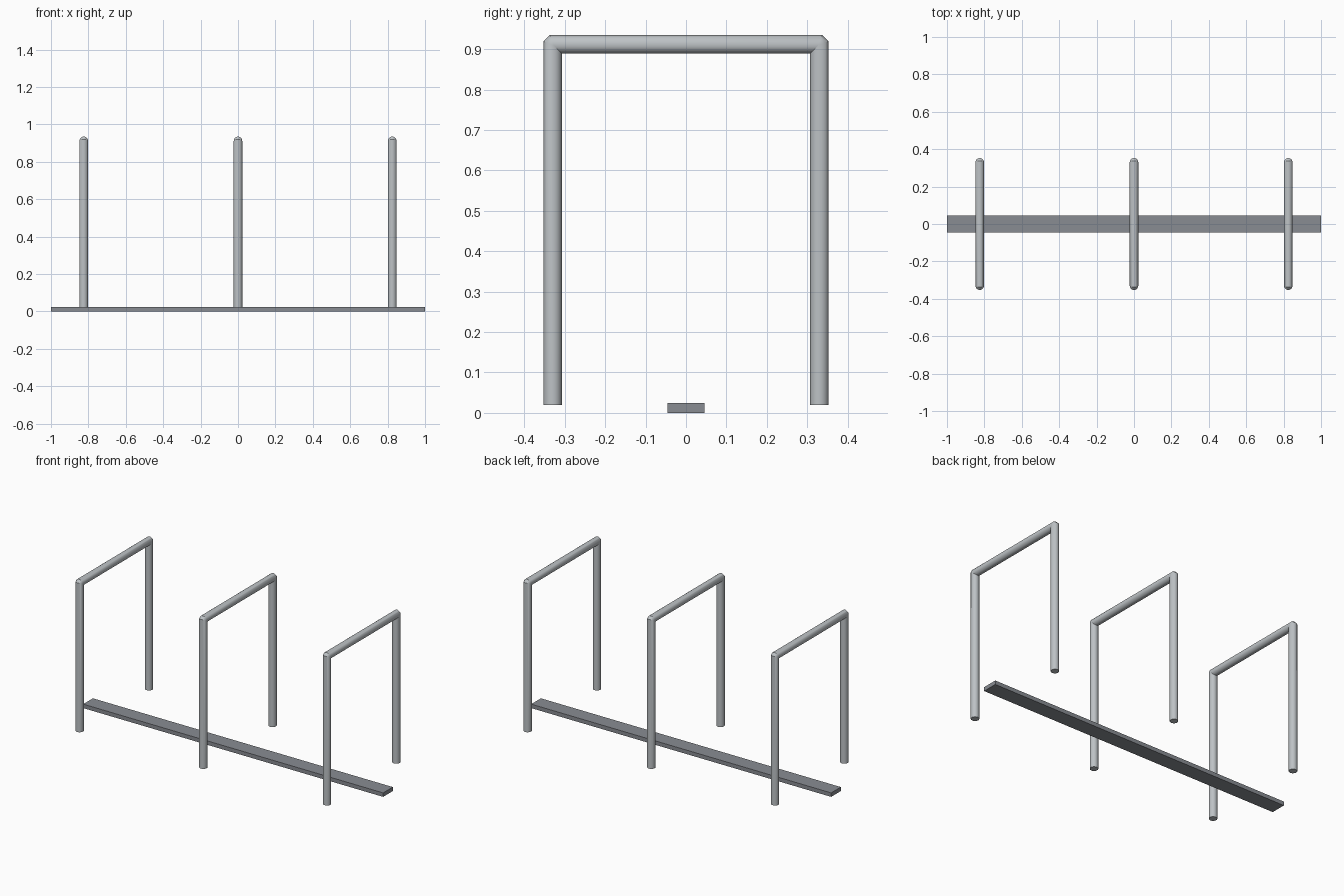
import bpy
import bmesh
from math import cos, sin, tau
from mathutils import Vector

cube = bpy.data.objects.get("Cube")
if cube:
    bpy.data.objects.remove(cube, do_unlink=True)


def make_material(name, color, metallic=0.0):
    mat = bpy.data.materials.new(name)
    mat.use_nodes = True
    mat.diffuse_color = (*color, 1)
    bsdf = mat.node_tree.nodes["Principled BSDF"]
    bsdf.inputs["Base Color"].default_value = (*color, 1)
    return mat


def finish(name, bm, mat, smooth):
    bmesh.ops.recalc_face_normals(bm, faces=bm.faces)
    mesh = bpy.data.meshes.new(name)
    bm.to_mesh(mesh)
    bm.free()
    mesh.materials.append(mat)
    obj = bpy.data.objects.new(name, mesh)
    bpy.context.collection.objects.link(obj)
    if smooth:
        bpy.ops.object.select_all(action="DESELECT")
        obj.select_set(True)
        bpy.context.view_layer.objects.active = obj
        bpy.ops.object.shade_smooth_by_angle(angle=0.6)
    return obj


def mitred_tube(path, radius, sides):
    """Sweep a circle along a path in the YZ plane with mitred corners."""
    bm = bmesh.new()
    rings = []
    for i, p in enumerate(path):
        before = (p - path[i - 1]).normalized() if i else None
        after = (path[i + 1] - p).normalized() if i + 1 < len(path) else None
        before, after = before or after, after or before
        tangent = (before + after).normalized()
        across = Vector((1, 0, 0)).cross(tangent) / tangent.dot(after)
        rings.append([
            bm.verts.new(p + radius * (Vector((cos(a), 0, 0)) + across * sin(a)))
            for a in (tau * k / sides for k in range(sides))
        ])
    for low, high in zip(rings, rings[1:]):
        for k in range(sides):
            n = (k + 1) % sides
            bm.faces.new((low[k], low[n], high[n], high[k]))
    bm.faces.new(rings[0])
    bm.faces.new(rings[-1])
    return bm


steel = make_material("brushed steel", (0.51, 0.54, 0.56))
dark_steel = make_material("dark steel", (0.25, 0.265, 0.29))

# Ground rail
bm = bmesh.new()
bmesh.ops.create_cube(bm, size=1)
bmesh.ops.scale(bm, vec=(2, 0.092, 0.024), verts=bm.verts)
bmesh.ops.translate(bm, vec=(0, 0, 0.012), verts=bm.verts)
finish("ground_rail", bm, dark_steel, False)

# Three hoops: two legs and a crossbar, with tight clipped corners
half, top, clip = 0.33, 0.912, 0.002
side = [(half, 0.02), (half, top - clip), (half - clip, top)]
path = [Vector((0, -y, z)) for y, z in side]
path += [Vector((0, y, z)) for y, z in reversed(side)]
for label, x in (("right", -0.825), ("middle", 0), ("left", 0.825)):
    hoop = finish(label + "_hoop", mitred_tube(path, 0.0228, 24), steel, True)
    hoop.location.x = x
